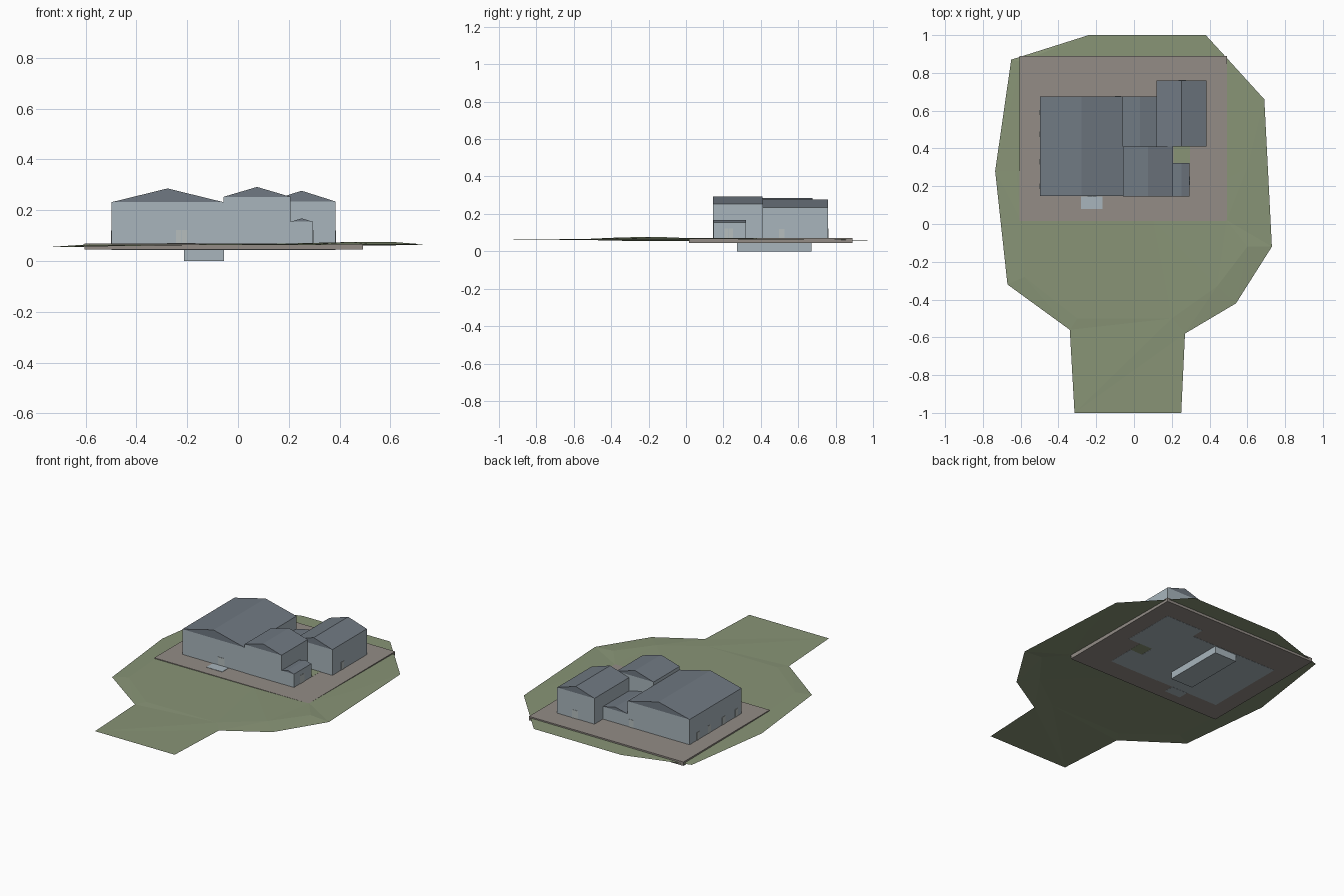
import bpy, bmesh
from mathutils import Vector, geometry

if "Cube" in bpy.data.objects:
    bpy.data.objects.remove(bpy.data.objects["Cube"])


def material(name, r, g, b):
    def lin(c):
        c /= 255
        return c / 12.92 if c < 0.04045 else ((c + 0.055) / 1.055) ** 2.4
    m = bpy.data.materials.new(name)
    m.diffuse_color = (lin(r), lin(g), lin(b), 1)
    m.use_nodes = True
    m.node_tree.nodes["Principled BSDF"].inputs["Base Color"].default_value = m.diffuse_color
    return m


WALL = material("pale_grey_wall", 168, 181, 188)
ROOF = material("slate_roof", 112, 121, 130)
PAVING = material("warm_grey_paving", 147, 140, 134)
GRASS = material("grass_green", 136, 148, 118)
DOOR = material("light_door", 182, 190, 190)


def add_mesh(name, verts, faces, mat):
    me = bpy.data.meshes.new(name)
    me.from_pydata(verts, [], faces)
    me.materials.append(mat)
    bm = bmesh.new()
    bm.from_mesh(me)
    bmesh.ops.recalc_face_normals(bm, faces=bm.faces)
    bm.to_mesh(me)
    bm.free()
    ob = bpy.data.objects.new(name, me)
    bpy.context.collection.objects.link(ob)
    return ob


def prism(name, profile, y0, y1, mat):
    """Extrude an x-z profile along y."""
    n = len(profile)
    verts = [(x, y, z) for y in (y0, y1) for x, z in profile]
    faces = [tuple(range(n)), tuple(range(n, 2 * n))]
    faces += [(i, (i + 1) % n, (i + 1) % n + n, i + n) for i in range(n)]
    return add_mesh(name, verts, faces, mat)


def box(name, x0, x1, y0, y1, z0, z1, mat):
    return prism(name, [(x0, z0), (x1, z0), (x1, z1), (x0, z1)], y0, y1, mat)


GROUND = 0.07    # top of the paving
BASE = 0.045     # underside of the paving


def house(name, x0, x1, y0, y1, eave, ridge):
    """Plain walls with a solid gable roof, ridge along y."""
    box(name + "_walls", x0, x1, y0, y1, BASE - 0.001, eave, WALL)
    prism(name + "_roof", [(x0, eave), (x1, eave), ((x0 + x1) / 2, ridge)],
          y0, y1, ROOF)


# Terrain sheet: outer outline, then inner crease points
outer = [(-0.315, -1, .064), (0.25, -1, .064), (0.27, -0.58, .064),
         (0.54, -0.42, .065), (0.73, -0.12, .066), (0.69, 0.66, .063),
         (0.49, 0.88, .061), (0.38, 1, .061), (-0.24, 1, .060),
         (-0.65, 0.87, .056), (-0.735, 0.28, .056), (-0.67, -0.32, .056),
         (-0.34, -0.56, .061)]
inner = [(-0.62, 0.28, .062), (-0.58, -0.28, .064), (-0.3, -0.5, .065),
         (0.2, -0.5, .067), (0.44, -0.33, .075), (0.6, -0.12, .076),
         (0.6, 0.3, .068), (0.49, 0.02, .070), (-0.6, 0.02, .065),
         (0.1, 0.02, .067), (0.48, 0.86, .062), (-0.6, 0.86, .060)]
pts = outer + inner
co, _, tris, src, _, _ = geometry.delaunay_2d_cdt(
    [Vector(p[:2]) for p in pts], [], [list(range(len(outer)))], 1, 1e-5)
add_mesh("terrain", [(c.x, c.y, pts[s[0]][2]) for c, s in zip(co, src)],
         [tuple(t) for t in tris], GRASS)

# Paving slab, with the grass court and entrance step set through it
box("paving_slab", -0.605, 0.492, 0.015, 0.89, BASE, GROUND, PAVING)
box("court_grass", 0.21, 0.297, 0.32, 0.41, BASE - 0.001, GROUND + 0.001, GRASS)
box("entrance_step", -0.28, -0.168, 0.08, 0.145, BASE - 0.001, GROUND + 0.002, WALL)

# Building wings
house("main_hall", -0.498, -0.057, 0.147, 0.675, 0.232, 0.286)
house("front_wing", -0.057, 0.207, 0.145, 0.41, 0.253, 0.292)
house("porch", 0.207, 0.295, 0.146, 0.322, 0.155, 0.168)
house("rear_wing", 0.118, 0.383, 0.41, 0.76, 0.235, 0.277)
house("link_wing", -0.057, 0.118, 0.41, 0.674, 0.150, 0.170)
box("basement", -0.212, -0.055, 0.272, 0.67, 0, BASE, WALL)

# Doors: thin plates on the wall faces
T = 0.002


def door_y(name, x, y, w, h):
    box(name, x - w / 2, x + w / 2, y - T, y + T, GROUND, GROUND + h, DOOR)


def door_x(name, x, y, w, h):
    box(name, x - T, x + T, y - w / 2, y + w / 2, GROUND, GROUND + h, DOOR)


for i, x in enumerate((-0.234, -0.210)):
    door_y(f"entrance_door_{i}", x, 0.147, 0.022, 0.053)
for i, y in enumerate((0.217, 0.241)):
    door_x(f"porch_door_{i}", 0.295, y, 0.022, 0.053)
door_x("rear_wing_side_door", 0.383, 0.512, 0.028, 0.05)
door_y("rear_wing_back_door", 0.255, 0.76, 0.04, 0.053)
door_y("main_hall_back_door", -0.085, 0.675, 0.03, 0.05)
for i, y in enumerate((0.59, 0.475, 0.33, 0.2)):
    door_x(f"main_hall_side_door_{i}", -0.498, y, 0.028, 0.05)
